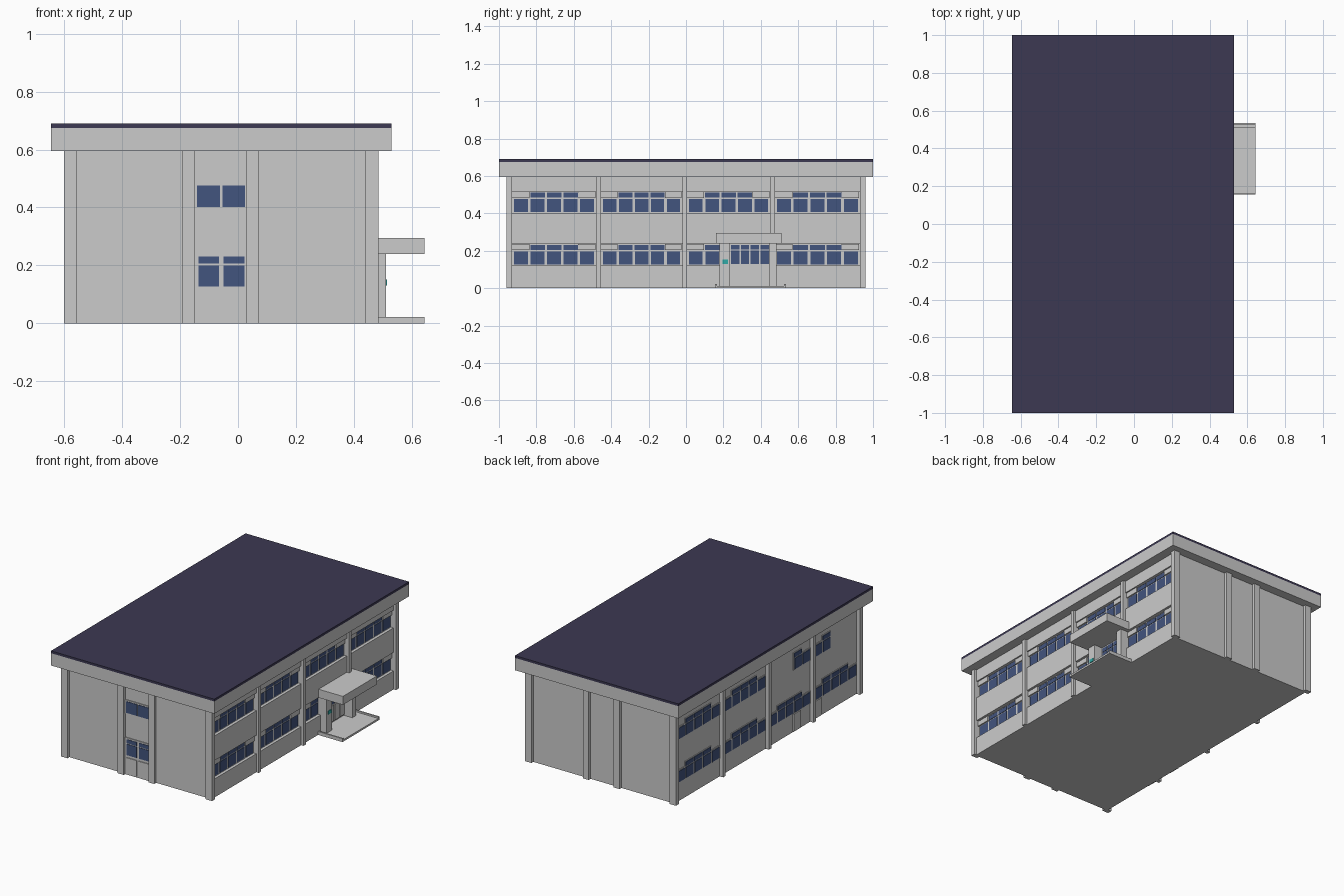
import bpy, bmesh
from mathutils import Vector

if "Cube" in bpy.data.objects:
    bpy.data.objects.remove(bpy.data.objects["Cube"])


def material(name, rgb):
    m = bpy.data.materials.new(name)
    m.diffuse_color = (*rgb, 1)
    m.use_nodes = True
    m.node_tree.nodes["Principled BSDF"].inputs["Base Color"].default_value = m.diffuse_color
    return m


NAVY = material("navy_roof", (0.045, 0.04, 0.085))
GLASS = material("blue_glass", (0.055, 0.09, 0.21))
TEAL = material("teal", (0.03, 0.4, 0.38))


def boxes(name, spans, mat=None):
    """One object made of boxes, each given as (x0, x1, y0, y1, z0, z1)."""
    bm = bmesh.new()
    for x0, x1, y0, y1, z0, z1 in spans:
        verts = bmesh.ops.create_cube(bm, size=1)["verts"]
        size = Vector((x1 - x0, y1 - y0, z1 - z0))
        mid = Vector((x0 + x1, y0 + y1, z0 + z1)) / 2
        for v in verts:
            v.co = Vector(a * b for a, b in zip(v.co, size)) + mid
    me = bpy.data.meshes.new(name)
    bm.to_mesh(me)
    bm.free()
    ob = bpy.data.objects.new(name, me)
    bpy.context.collection.objects.link(ob)
    if mat:
        me.materials.append(mat)
    return ob


EAVE = 0.595
BAYS = [(-0.93, -0.48), (-0.455, -0.02), (0.005, 0.45), (0.475, 0.93)]
FLOORS = [(0.12, 0.24), (0.40, 0.515)]

# Main body and roof
boxes("building_core", [(-0.575, 0.445, -0.94, 0.94, 0, EAVE)])
boxes("roof_fascia", [(-0.645, 0.53, -1, 1, EAVE, 0.675)])
boxes("roof_top", [(-0.645, 0.53, -1, 1, 0.675, 0.69)], NAVY)

# Columns on the long sides, including the corners, then on the short ends
cols = []
for y0, y1 in [(-0.96, -0.93), (-0.48, -0.455), (-0.02, 0.005), (0.45, 0.475), (0.93, 0.96)]:
    cols += [(-0.6, -0.555, y0, y1, 0, EAVE), (0.44, 0.485, y0, y1, 0, EAVE)]
for x0, x1 in [(-0.193, -0.15), (0.028, 0.07)]:
    cols += [(x0, x1, -0.96, -0.93, 0, EAVE), (x0, x1, 0.93, 0.96, 0, EAVE)]
boxes("columns", cols)

# Projecting wall bands between the window strips of the right side
bands = []
for i, (a, b) in enumerate(BAYS):
    bands += [(0.44, 0.468, a, b, 0.24, 0.40), (0.44, 0.468, a, b, 0.515, EAVE)]
    bands.append((0.44, 0.468, a, 0.18 if i == 2 else b, 0, 0.12))
boxes("right_wall_bands", bands)

# Window strips: five panes per bay, with transoms over the middle three
panes, frames, fillers = [], [], []


def window_strip(side, a, b, z, picks=range(5)):
    face = 0.445 if side > 0 else -0.575
    pitch = (b - a - 0.008) / 5

    def layer(y0, y1, z0, z1, out):
        xs = sorted((face - side * 0.005, face + side * out))
        return (*xs, y0, y1, z0, z1)

    for k in picks:
        y0 = a + 0.004 + k * pitch
        y1 = y0 + pitch
        top = 0.115 if 1 <= k <= 3 or side > 0 else 0.085
        frames.append(layer(y0, y1, z, z + top, 0.004))
        panes.append(layer(y0 + 0.007, y1 - 0.007, z + 0.006, z + 0.077, 0.007))
        if 1 <= k <= 3:
            panes.append(layer(y0 + 0.005, y1 - 0.005, z + 0.084, z + 0.111, 0.007))
        elif side > 0:
            fillers.append(layer(y0 - 0.004, y1, z + 0.083, z + 0.115, 0.014))


for i, (a, b) in enumerate(BAYS):
    for f, (z, _) in enumerate(FLOORS):
        entrance = i == 2 and f == 0
        window_strip(1, a, b, z, range(2) if entrance else range(5))
        # The left side has only short upper windows in its two front bays
        if f == 1 and i < 2:
            window_strip(-1, a, b, z, (3, 4) if i == 0 else (0, 1))
        else:
            window_strip(-1, a, b, z)
boxes("window_frames", frames)
boxes("window_panes", panes, GLASS)
boxes("window_end_fillers", fillers)

# Service doors on the left side
boxes("left_doors", [(-0.583, -0.57, y, y + 0.075, 0.005, 0.118) for y in (-0.35, -0.56)])

# Front window and double door
boxes("front_frames", [(-0.15, 0.028, -0.945, -0.93, 0.395, 0.485),
                       (-0.15, 0.028, -0.945, -0.93, 0, 0.24)])
glass, panels = [], []
for x0 in (-0.137, -0.05):
    x1 = x0 + 0.072
    glass += [(x0 - 0.004, x1 + 0.003, -0.948, -0.94, 0.402, 0.476),
              (x0, x1, -0.948, -0.94, 0.128, 0.2),
              (x0, x1, -0.948, -0.94, 0.206, 0.23)]
    panels.append((x0, x1, -0.95, -0.94, 0.008, 0.112))
boxes("front_glass", glass, GLASS)
boxes("front_door_panels", panels)

# Main entrance doors: four leaves with glass, transom and lower panel
boxes("entrance_frame", [(0.44, 0.45, 0.18, 0.45, 0, 0.24)])
glass, panels = [], []
for k in range(4):
    y0 = 0.24 + k * 0.053
    y1 = y0 + 0.045
    glass += [(0.445, 0.453, y0, y1, 0.13, 0.2), (0.445, 0.453, y0, y1, 0.206, 0.232)]
    panels.append((0.445, 0.455, y0, y1, 0.02, 0.122))
boxes("entrance_glass", glass, GLASS)
boxes("entrance_panels", panels)

# Porch: canopy, pillars, step with raised kerbs, and plate
boxes("porch_canopy", [(0.44, 0.643, 0.16, 0.51, 0.24, 0.295)])
boxes("porch_pillars", [(0.44, 0.511, 0.18, 0.235, 0, 0.24),
                        (0.44, 0.511, 0.445, 0.485, 0, 0.24)])
boxes("porch_step", [(0.44, 0.643, 0.155, 0.535, 0, 0.012),
                     (0.44, 0.643, 0.155, 0.165, 0, 0.022),
                     (0.44, 0.643, 0.525, 0.535, 0, 0.022)])
boxes("entrance_plate", [(0.508, 0.515, 0.195, 0.225, 0.13, 0.152)], TEAL)
